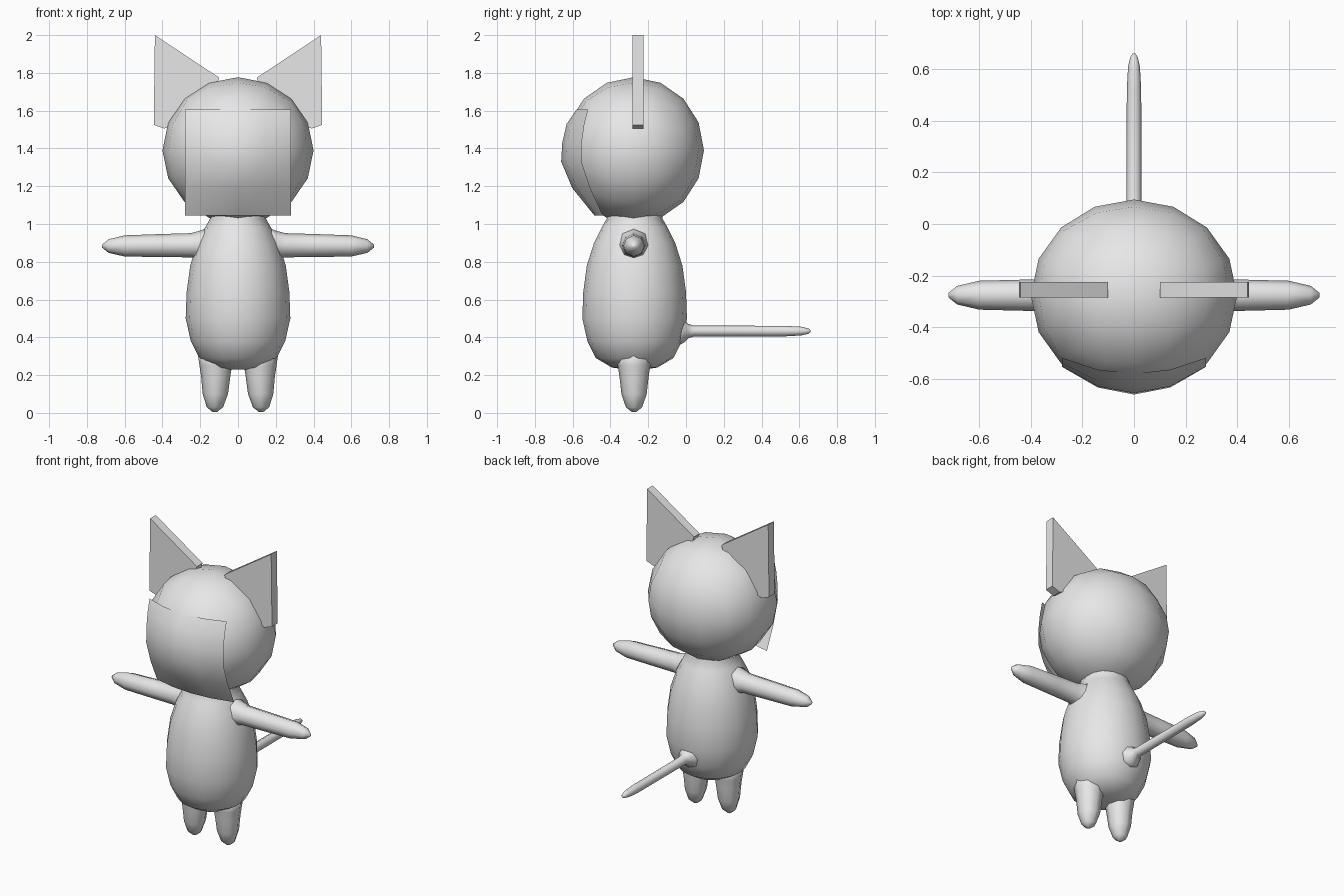
import bpy, bmesh, math
from mathutils import Vector

if "Cube" in bpy.data.objects:
    bpy.data.objects.remove(bpy.data.objects["Cube"])

grey = bpy.data.materials.new("plain_grey")
grey.diffuse_color = (0.8, 0.8, 0.8, 1)
grey.use_nodes = True
grey.node_tree.nodes["Principled BSDF"].inputs["Base Color"].default_value = grey.diffuse_color


def finish(name, bm, smooth_angle=None, recalc=True):
    if recalc:
        bmesh.ops.recalc_face_normals(bm, faces=bm.faces)
    mesh = bpy.data.meshes.new(name)
    bm.to_mesh(mesh)
    bm.free()
    mesh.materials.append(grey)
    obj = bpy.data.objects.new(name, mesh)
    bpy.context.collection.objects.link(obj)
    for p in mesh.polygons:
        p.use_smooth = True
    if smooth_angle:
        bpy.ops.object.select_all(action='DESELECT')
        obj.select_set(True)
        bpy.context.view_layer.objects.active = obj
        bpy.ops.object.shade_smooth_by_angle(angle=math.radians(smooth_angle))
    return obj


def tube(name, stations, u, v, sides):
    """Closed tube: each station is (centre, radius), u and v span the rings."""
    u, v = Vector(u), Vector(v)
    bm = bmesh.new()
    rings = []
    for c, r in stations:
        ring = []
        for i in range(sides):
            a = 2 * math.pi * i / sides
            ring.append(bm.verts.new(Vector(c) + r * (u * math.cos(a) + v * math.sin(a))))
        rings.append(ring)
    for a, b in zip(rings, rings[1:]):
        for i in range(sides):
            j = (i + 1) % sides
            bm.faces.new((a[i], a[j], b[j], b[i]))
    bm.faces.new(rings[0])
    bm.faces.new(rings[-1])
    return finish(name, bm)


X, Y, Z = (1, 0, 0), (0, 1, 0), (0, 0, 1)

# Head: cube rounded into a sphere
bm = bmesh.new()
bmesh.ops.create_cube(bm, size=2)
bmesh.ops.subdivide_edges(bm, edges=bm.edges[:], cuts=3, use_grid_fill=True)
for vert in bm.verts:
    d = Vector([math.tan(math.pi / 4 * k) for k in vert.co]).normalized()
    vert.co = Vector((0.40 * d.x, -0.277 + 0.372 * d.y, 1.39 + 0.387 * d.z))
finish("head", bm)

# Body with narrow neck
profile = [(0.23, 0.05), (0.24, 0.12), (0.29, 0.205), (0.38, 0.25), (0.50, 0.277),
           (0.64, 0.272), (0.78, 0.253), (0.90, 0.215), (0.98, 0.175),
           (1.03, 0.147), (1.08, 0.15)]
tube("body", [((0, -0.272, z), r) for z, r in profile], X, Y, 16)

# Tail, flared where it joins the body
profile = [(-0.06, 0.09), (-0.01, 0.06), (0.012, 0.038), (0.04, 0.029),
           (0.52, 0.028), (0.61, 0.023), (0.648, 0.014), (0.66, 0.005)]
tube("tail", [((0, y, 0.433), r) for y, r in profile], X, Z, 8)

for side, s in (("left", 1), ("right", -1)):
    # Arm
    profile = [(0.14, 0.10), (0.20, 0.077), (0.25, 0.064), (0.40, 0.061),
               (0.60, 0.056), (0.685, 0.036), (0.72, 0.008)]
    tube(side + "_arm", [((s * x, -0.276, 0.89 - 0.01 * x), r) for x, r in profile], Y, Z, 8)

    # Leg
    profile = [(0.33, 0.115, 0.10), (0.25, 0.118, 0.086), (0.19, 0.118, 0.077),
               (0.10, 0.120, 0.067), (0.03, 0.122, 0.043), (0.005, 0.123, 0.012)]
    tube(side + "_leg", [((s * x, -0.275, z), r) for z, x, r in profile], X, Y, 8)

    # Ear: flat pointed slab set into the head
    outline = [(0.10, 1.775), (0.44, 2.0), (0.446, 1.525), (0.39, 1.505), (0.15, 1.60)]
    bm = bmesh.new()
    front = [bm.verts.new((s * x, -0.284, z)) for x, z in outline]
    back = [bm.verts.new((s * x, -0.225, z)) for x, z in outline]
    bm.faces.new(front)
    bm.faces.new(back)
    for i in range(5):
        j = (i + 1) % 5
        bm.faces.new((front[i], front[j], back[j], back[i]))
    finish(side + "_ear", bm, 30)

# Face plate: open curved sheet (height, middle depth, backward bend at its sides)
rows = [(1.605, -0.580, 0.062), (1.53, -0.632, 0.094), (1.43, -0.655, 0.103),
        (1.33, -0.661, 0.108), (1.19, -0.602, 0.095), (1.045, -0.485, 0.045)]
bm = bmesh.new()
grid = []
for z, y, bend in rows:
    grid.append([bm.verts.new((0.28 * t, y + bend * t * t, z)) for t in (-1, -0.5, 0, 0.5, 1)])
for a, b in zip(grid, grid[1:]):
    for i in range(4):
        bm.faces.new((b[i], b[i + 1], a[i + 1], a[i]))
finish("face_plate", bm, recalc=False)
